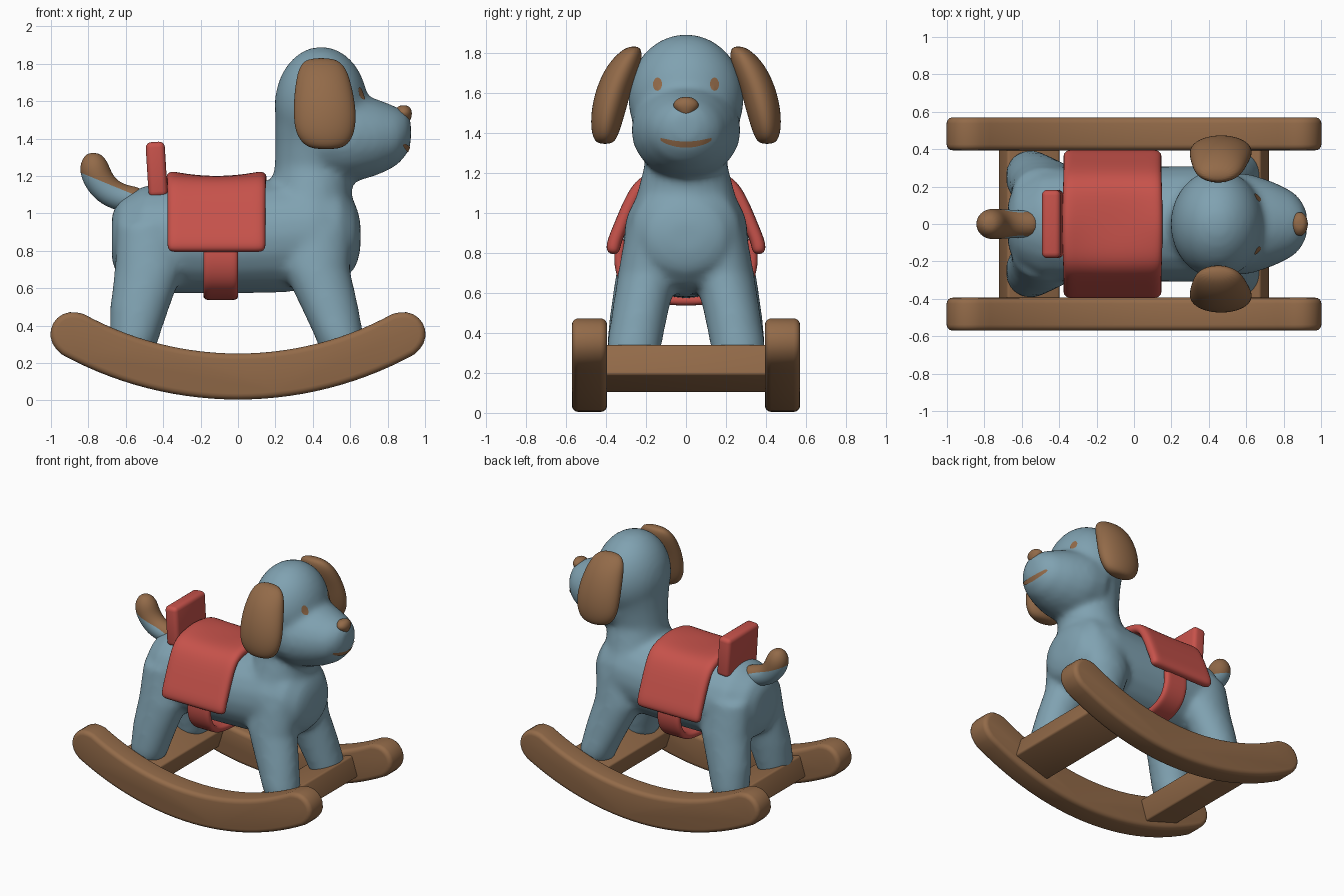
import bpy, bmesh, math
from mathutils import Vector, Matrix
from mathutils.bvhtree import BVHTree

if "Cube" in bpy.data.objects:
    bpy.data.objects.remove(bpy.data.objects["Cube"])


def material(name, rgb):
    m = bpy.data.materials.new(name)
    m.diffuse_color = (*rgb, 1)
    m.use_nodes = True
    m.node_tree.nodes["Principled BSDF"].inputs["Base Color"].default_value = m.diffuse_color
    return m


BLUE = material("dusty blue", (0.215, 0.36, 0.44))
BROWN = material("wood brown", (0.29, 0.145, 0.066))
RED = material("saddle red", (0.57, 0.085, 0.07))


def finish(name, bm, mats, mods=(), recalc=True, sharp=45):
    """Turn a bmesh into an object, apply its modifiers and shade it smooth."""
    if recalc:
        bmesh.ops.recalc_face_normals(bm, faces=bm.faces)
    me = bpy.data.meshes.new(name)
    bm.to_mesh(me)
    bm.free()
    ob = bpy.data.objects.new(name, me)
    bpy.context.collection.objects.link(ob)
    for kind, props in mods:
        mod = ob.modifiers.new(kind.title(), kind)
        for k, v in props.items():
            setattr(mod, k, v)
    if mods:
        dg = bpy.context.evaluated_depsgraph_get()
        baked = bpy.data.meshes.new_from_object(ob.evaluated_get(dg))
        ob.modifiers.clear()
        ob.data = baked
    ob.data.name = name
    ob.data.materials.clear()
    for m in mats:
        ob.data.materials.append(m)
    ob.data.shade_smooth()
    ob.data.set_sharp_from_angle(angle=math.radians(sharp))
    return ob


SUBSURF = ('SUBSURF', dict(levels=2, render_levels=2))


def skin_rings(bm, rings):
    loops = [[bm.verts.new(p) for p in r] for r in rings]
    n = len(loops[0])
    for a, b in zip(loops, loops[1:]):
        for i in range(n):
            bm.faces.new((a[i], a[(i + 1) % n], b[(i + 1) % n], b[i]))
    bm.faces.new(loops[0])
    bm.faces.new(loops[-1])


def loft(bm, rings, axis, n=20):
    """Rings are (cx, cy, cz, ra, rb), stacked along the given axis."""
    out = []
    for cx, cy, cz, ra, rb in rings:
        ring = []
        for i in range(n):
            t = math.tau * i / n
            a, b = ra * math.cos(t), rb * math.sin(t)
            ring.append((cx + a, cy + b, cz) if axis == 'Z' else (cx, cy + a, cz + b))
        out.append(ring)
    skin_rings(bm, out)


# Body: overlapping lofts fused into one soft shape
bm = bmesh.new()
torso = [(-.675, .74, 1.0, .12), (-.63, .64, 1.08, .22), (-.5, .575, 1.15, .30),
         (-.3, .57, 1.165, .31), (-.05, .57, 1.155, .31), (.2, .575, 1.18, .31),
         (.4, .59, 1.2, .31), (.55, .63, 1.16, .27), (.63, .71, 1.05, .19), (.655, .8, .96, .1)]
loft(bm, [(x, 0, (lo + hi) / 2, ry, (hi - lo) / 2) for x, lo, hi, ry in torso], 'X')
loft(bm, [(.40, 0, .9, .23, .28), (.39, 0, 1.1, .22, .245), (.405, 0, 1.25, .21, .205),
          (.43, 0, 1.38, .23, .235), (.44, 0, 1.5, .24, .27)], 'Z')
muzzle = [(.45, 1.18, 1.66, .27), (.58, 1.165, 1.655, .275), (.65, 1.175, 1.64, .26),
          (.75, 1.205, 1.61, .225), (.85, 1.255, 1.57, .175), (.9, 1.31, 1.54, .12),
          (.925, 1.37, 1.5, .06)]
loft(bm, [(x, 0, (lo + hi) / 2, ry, (hi - lo) / 2) for x, lo, hi, ry in muzzle], 'X')
bmesh.ops.create_uvsphere(bm, u_segments=32, v_segments=20, radius=1,
                          matrix=Matrix.Translation((.445, 0, 1.575))
                          @ Matrix.Diagonal((.25, .29, .317, 1)))
for s in (-1, 1):
    loft(bm, [(.56, s * .26, .26, .12, .125), (.545, s * .26, .33, .13, .138),
              (.49, s * .23, .5, .155, .142), (.42, s * .19, .7, .18, .15),
              (.42, s * .16, .92, .19, .14)], 'Z')
    loft(bm, [(-.56, s * .26, .26, .115, .125), (-.555, s * .26, .33, .132, .138),
              (-.525, s * .235, .5, .16, .145), (-.475, s * .2, .7, .185, .15),
              (-.47, s * .16, .95, .18, .14)], 'Z')
body = finish("dog_body", bm, [BLUE], [
    ('REMESH', dict(mode='VOXEL', voxel_size=.02)),
    ('SMOOTH', dict(factor=.5, iterations=14))], sharp=80)

# Ears and nose
for s, side in ((-1, "right"), (1, "left")):
    bm = bmesh.new()
    loft(bm, [(.47, s * .405, 1.343, .06, .03), (.47, s * .405, 1.365, .12, .058),
              (.465, s * .4, 1.43, .16, .077), (.465, s * .385, 1.52, .17, .088),
              (.46, s * .36, 1.62, .163, .09), (.455, s * .318, 1.72, .145, .088),
              (.45, s * .283, 1.79, .122, .066), (.445, s * .26, 1.832, .07, .03)], 'Z')
    finish(side + "_ear", bm, [BROWN], [SUBSURF], sharp=80)
bm = bmesh.new()
loft(bm, [(.885, 0, 1.47, .022, .015), (.885, 0, 1.505, .042, .048),
          (.885, 0, 1.54, .05, .075), (.885, 0, 1.57, .036, .045),
          (.885, 0, 1.578, .015, .02)], 'Z', 12)
finish("nose", bm, [BROWN], [SUBSURF], sharp=80)

# Painted eyes and mouth: thin plates laid on the face
tree = BVHTree.FromPolygons([v.co for v in body.data.vertices],
                            [p.vertices for p in body.data.polygons])


def on_face(y, z):
    hit, normal, _, _ = tree.ray_cast(Vector((2, y, z)), Vector((-1, 0, 0)))
    return hit + normal * .005


for s, side in ((-1, "right"), (1, "left")):
    bm = bmesh.new()
    hub = bm.verts.new(on_face(s * .14, 1.64))
    rim = [bm.verts.new(on_face(s * .14 + .022 * math.cos(t), 1.64 + .034 * math.sin(t)))
           for t in (math.tau * i / 20 for i in range(20))]
    for i in range(20):
        bm.faces.new((hub, rim[i], rim[(i + 1) % 20]))
    finish(side + "_eye", bm, [BROWN], recalc=False)
bm = bmesh.new()
rows = []
for i in range(25):
    u = i / 12 - 1
    z, h = 1.342 + .026 * u * u, .005 + .01 * math.sqrt(1 - u * u)
    rows.append([bm.verts.new(on_face(.125 * u, z + d)) for d in (-h, 0, h)])
for a, b in zip(rows, rows[1:]):
    for j in (0, 1):
        bm.faces.new((a[j], b[j], b[j + 1], a[j + 1]))
finish("mouth", bm, [BROWN], recalc=False)

# Tail: bent tube, brown above a slanted cut and blue below
path = [(-.5, 1.07, .07), (-.6, 1.075, .074), (-.69, 1.11, .08), (-.745, 1.175, .083),
        (-.77, 1.24, .083), (-.772, 1.29, .066), (-.77, 1.325, .03)]
rings = []
for i, (x, z, r) in enumerate(path):
    a, b = path[max(i - 1, 0)], path[min(i + 1, len(path) - 1)]
    t = Vector((b[0] - a[0], 0, b[1] - a[1])).normalized()
    up = Vector((t.z, 0, -t.x))
    rings.append([Vector((x, 0, z)) + up * r * math.cos(k * math.tau / 16)
                  + Vector((0, r * math.sin(k * math.tau / 16), 0)) for k in range(16)])
bm = bmesh.new()
skin_rings(bm, rings)
tail = finish("tail", bm, [BLUE, BROWN], [SUBSURF], sharp=80)
cut_co, cut_no = Vector((-.53, 0, 1.09)), Vector((.38, 0, .925))
bm = bmesh.new()
bm.from_mesh(tail.data)
bmesh.ops.bisect_plane(bm, geom=bm.verts[:] + bm.edges[:] + bm.faces[:],
                       plane_co=cut_co, plane_no=cut_no)
for f in bm.faces:
    f.material_index = int((f.calc_center_median() - cut_co).dot(cut_no) > 0)
bm.to_mesh(tail.data)
bm.free()


# Saddle cloth and girth strap: profiles swept along x and thickened inward
def cloth(name, half, x0, x1, cols, thick, flare, flip):
    prof = [(-y, z) for y, z in reversed(half)] + half[1:]
    if flip:
        prof.reverse()
    bm = bmesh.new()
    grid = []
    for i in range(cols):
        s = 2 * i / (cols - 1) - 1
        x = (x0 + x1) / 2 + s * (x1 - x0) / 2
        grid.append([bm.verts.new((x, y, z + flare * s * s * max(0, 1 - abs(y) / .3)))
                     for y, z in prof])
    for a, b in zip(grid, grid[1:]):
        for j in range(len(prof) - 1):
            bm.faces.new((a[j], b[j], b[j + 1], a[j + 1]))
    finish(name, bm, [RED], [('SOLIDIFY', dict(thickness=thick, offset=-1)), SUBSURF],
           recalc=False, sharp=80)


cloth("saddle", [(0, 1.2), (.1, 1.2), (.2, 1.19), (.27, 1.14), (.325, 1.03),
                 (.365, .93), (.395, .86), (.402, .795)], -.38, .15, 8, .07, .035, False)
cloth("girth_strap", [(0, .535), (.12, .54), (.23, .56), (.31, .61), (.352, .69),
                      (.362, .78), (.345, .88)], -.187, .003, 5, .05, 0, True)


# Rounded boxes: backrest and the two tilted cross planks
def box(name, loc, size, tilt, mat, bevel):
    bm = bmesh.new()
    bmesh.ops.create_cube(bm, size=1, matrix=Matrix.Translation(loc)
                          @ Matrix.Rotation(math.radians(tilt), 4, 'Y')
                          @ Matrix.Diagonal((*size, 1)))
    finish(name, bm, [mat], [('BEVEL', dict(width=bevel, segments=4))])


box("backrest", (-.435, 0, 1.235), (.102, .365, .295), -3.5, RED, .03)
box("front_plank", (.56, 0, .222), (.295, .86, .16), -17.5, BROWN, .015)
box("rear_plank", (-.56, 0, .222), (.295, .86, .16), 17.5, BROWN, .015)

# Rockers: curved bars with rounded ends
R, HALF, END = 1.84, .123, math.asin(.885 / 1.84)
mid = Vector((0, .128 + R))


def arc(r, angles):
    return [(mid.x + r * math.sin(a), mid.y - r * math.cos(a)) for a in angles]


def tip(side):
    cx, cz = arc(R, [side * END])[0]
    start = side * END - math.pi / 2 if side > 0 else -END + math.pi / 2
    return [(cx + .118 * math.cos(start + math.pi * k / 10),
             cz + .118 * math.sin(start + math.pi * k / 10)) for k in range(1, 10)]


angles = [END * (i / 14 - 1) for i in range(29)]
outline = arc(R + HALF, angles) + tip(1) + arc(R - HALF, angles[::-1]) + tip(-1)
for s, side in ((-1, "right"), (1, "left")):
    bm = bmesh.new()
    face = bm.faces.new([bm.verts.new((x, s * .482 - .088, z)) for x, z in outline])
    ext = bmesh.ops.extrude_face_region(bm, geom=[face])
    bmesh.ops.translate(bm, vec=(0, .176, 0),
                        verts=[v for v in ext['geom'] if isinstance(v, bmesh.types.BMVert)])
    finish(side + "_rocker", bm, [BROWN],
           [('BEVEL', dict(width=.032, segments=4, limit_method='ANGLE',
                           angle_limit=math.radians(40)))])
